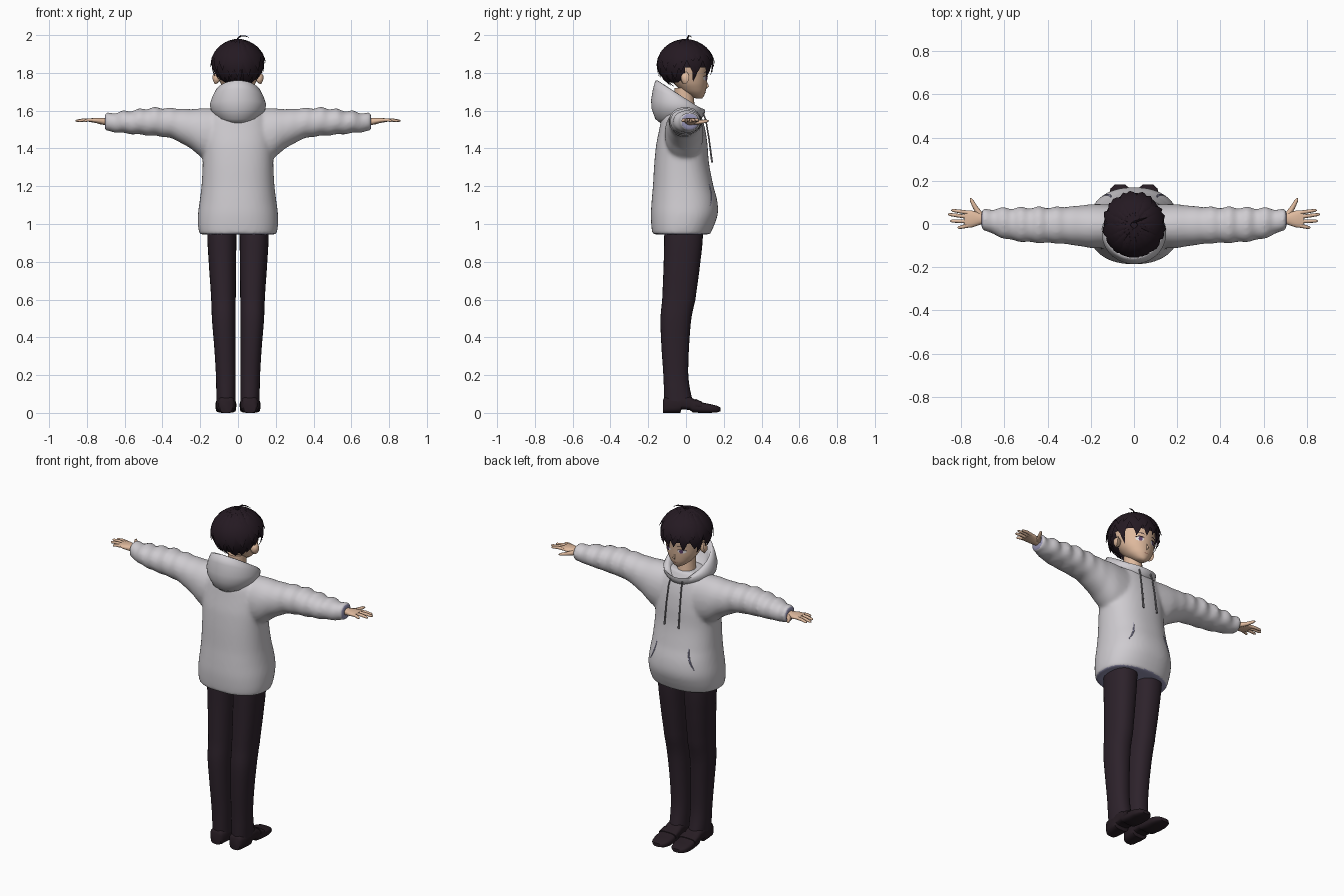
import bpy, bmesh, math, random
from mathutils import Vector

random.seed(4)
cube = bpy.data.objects.get("Cube")
if cube:
    bpy.data.objects.remove(cube, do_unlink=True)


def material(name, *rgb):
    m = bpy.data.materials.new(name)
    m.use_nodes = True
    m.diffuse_color = (*rgb, 1)
    m.node_tree.nodes["Principled BSDF"].inputs["Base Color"].default_value = (*rgb, 1)
    return m


CLOTH = material("pale grey cloth", .62, .60, .63)
LINING = material("lavender lining", .30, .29, .45)
CORD = material("grey cord", .22, .21, .23)
HAIR = material("dark plum hair", .018, .010, .016)
TROUSER = material("dark trouser cloth", .026, .016, .024)
LEATHER = material("dark leather", .020, .012, .017)
SKIN = material("warm skin", .74, .49, .34)
WHITE = material("eye white", .80, .78, .78)
IRIS = material("violet iris", .12, .06, .16)
LIP = material("mouth brown", .30, .11, .08)


def at(rows, t):
    """Smoothly interpolate table rows at position t."""
    i = max(k for k in range(len(rows) - 1) if k == 0 or rows[k][0] <= t)
    a, b = rows[i], rows[i + 1]
    before, after = rows[max(i - 1, 0)], rows[min(i + 2, len(rows) - 1)]
    u = (t - a[0]) / (b[0] - a[0])
    out = [t]
    for p, q, r, s in list(zip(before, a, b, after))[1:]:
        out.append(q + .5 * u * (r - p + u * (2*p - 5*q + 4*r - s + u * (3*(q - r) + s - p))))
    return out


def refine(rows, steps):
    lo, hi = rows[0][0], rows[-1][0]
    return [at(rows, lo + (hi - lo) * k / steps) for k in range(steps + 1)]


def ring(row, axis, n=32, power=2):
    """Rounded section filling the bounds a0..a1, b0..b1 across an axis."""
    t, a0, a1, b0, b1 = row
    pts = []
    for k in range(n):
        c, s = math.cos(math.tau * k / n), math.sin(math.tau * k / n)
        c, s = (math.copysign(abs(v) ** (2 / power), v) for v in (c, s))
        a, b = (a0 + a1 + (a1 - a0) * c) / 2, (b0 + b1 + (b1 - b0) * s) / 2
        pts.append(Vector({"x": (t, a, b), "y": (a, t, b), "z": (a, b, t)}[axis]))
    return pts


def shell(rows, axis, n=32, power=2):
    return [ring(r, axis, n, power) for r in rows]


def tube(points, radii, n=8):
    pts = [Vector(p) for p in points]
    rings = []
    for k, p in enumerate(pts):
        d = (pts[min(k + 1, len(pts) - 1)] - pts[max(k - 1, 0)]).normalized()
        u = d.cross(Vector((0, 0, 1)) if abs(d.z) < .9 else Vector((1, 0, 0))).normalized()
        v = d.cross(u)
        rings.append([p + radii[k] * (u * math.cos(math.tau * j / n) + v * math.sin(math.tau * j / n))
                      for j in range(n)])
    return rings


def build(name, shells, mat, mirror=False, angle=50):
    """Skin each stack of rings, cap the ends and make one object."""
    if mirror:
        shells = shells + [[[Vector((-p.x, p.y, p.z)) for p in r] for r in s] for s in shells]
    bm = bmesh.new()
    for s in shells:
        loops = [[bm.verts.new(p) for p in r] for r in s]
        for lo, hi in zip(loops, loops[1:]):
            for k in range(len(lo)):
                j = (k + 1) % len(lo)
                bm.faces.new((lo[k], lo[j], hi[j], hi[k]))
        bm.faces.new(loops[0][::-1])
        bm.faces.new(loops[-1])
    bmesh.ops.recalc_face_normals(bm, faces=bm.faces)
    return finish(name, bm, mat, angle)


def finish(name, bm, mat, angle=50):
    me = bpy.data.meshes.new(name)
    bm.to_mesh(me)
    bm.free()
    me.materials.append(mat)
    ob = bpy.data.objects.new(name, me)
    bpy.context.collection.objects.link(ob)
    smooth(ob, angle)
    return ob


def smooth(ob, angle):
    bpy.ops.object.select_all(action="DESELECT")
    ob.select_set(True)
    bpy.context.view_layer.objects.active = ob
    bpy.ops.object.shade_smooth_by_angle(angle=math.radians(angle))


# Hoodie: torso and wrinkled sleeves fused into one soft surface
TORSO = [(z, -w, w, y0, y1) for z, w, y0, y1 in (
    (.945, .204, -.178, .128), (.98, .211, -.183, .145), (1.05, .212, -.186, .168),
    (1.12, .203, -.182, .166), (1.2, .193, -.175, .145), (1.32, .187, -.168, .122),
    (1.42, .187, -.158, .114), (1.5, .18, -.142, .102), (1.57, .155, -.127, .082), (1.625, .1, -.1, .055))]
SLEEVE = [(.08, -.11, .09, 1.31, 1.61), (.19, -.112, .092, 1.35, 1.612), (.25, -.102, .085, 1.40, 1.608),
          (.35, -.09, .078, 1.452, 1.613), (.45, -.087, .077, 1.467, 1.615), (.55, -.078, .075, 1.475, 1.603),
          (.63, -.058, .073, 1.483, 1.593), (.705, -.024, .064, 1.492, 1.584)]
arm = []
for x, y0, y1, z0, z1 in refine(SLEEVE, 60):
    w = .006 * math.sin(75 * x) * min(1, max(0, (x - .25) * 6))
    arm.append((x, y0 - w / 2, y1 + w, z0 + w / 2, z1 + w))
hoodie = build("hoodie", [shell(refine(TORSO, 30), "z", 48, 2.3)], CLOTH)
sleeves = build("sleeves", [shell(arm, "x", 32, 2.1)], CLOTH, mirror=True)
hoodie.select_set(True)
bpy.context.view_layer.objects.active = hoodie
bpy.ops.object.join()
fuse = hoodie.modifiers.new("fuse", "REMESH")
fuse.mode, fuse.voxel_size = "VOXEL", .01
soften = hoodie.modifiers.new("soften", "SMOOTH")
soften.factor, soften.iterations = .5, 7
for m in ("fuse", "soften"):
    bpy.ops.object.modifier_apply(modifier=m)
hoodie.data.materials.clear()
hoodie.data.materials.append(CLOTH)
hoodie.data.materials.append(LINING)
for f in hoodie.data.polygons:
    under = f.center.z < .96 and f.normal.z < -.8
    f.material_index = int(under or (abs(f.center.x) > .69 and abs(f.normal.x) > .8))
smooth(hoodie, 60)


# Hood: tilted collar with a draped pouch behind and a notch in front
def collar(rx, y0, y1, z, tilt, notch=0):
    pts = ring((0, -rx, rx, y0, y1), "z", 48)
    for k, p in enumerate(pts):
        s = math.sin(math.tau * k / 48)
        p.z = z - tilt * s - notch * max(0, s) ** 6
    return pts


build("hood", [[collar(.08, -.13, .06, 1.54, -.01), collar(.115, -.162, .088, 1.56, -.005),
                collar(.143, -.182, .1, 1.60, .01), collar(.149, -.185, .1, 1.635, .02, .01),
                collar(.138, -.175, .096, 1.665, .05, .025), collar(.125, -.162, .088, 1.685, .075, .04),
                collar(.113, -.15, .08, 1.685, .075, .04), collar(.1, -.13, .066, 1.65, .05, .03),
                collar(.075, -.09, .05, 1.6, .01)]], CLOTH, angle=80)


def torso_y(x, z):
    _, x0, x1, y0, y1 = at(TORSO, z)
    return (y0 + y1) / 2 + (y1 - y0) / 2 * (1 - abs(x / x1) ** 2.3) ** (1 / 2.3)


# Drawstrings and pocket openings
cords = [[(.038, .085, 1.6), (.042, .105, 1.55), (.045, .122, 1.45), (.047, .138, 1.325)]]
build("drawstrings", [tube(c, (.004, .004, .004, .005)) for c in cords], CORD, mirror=True)
slit = [(.105 + .04 * u * u, 1.215 - .12 * u) for u in (0, .25, .5, .75, 1)]
build("pocket_openings", [tube([(x, torso_y(x, z) - .002, z) for x, z in slit],
                               (.002, .004, .005, .004, .002))], LINING, mirror=True)

# Trousers
LEG = [(.06, .012, .113, -.115, .035), (.12, .012, .115, -.117, .022), (.2, .012, .117, -.12, .012),
       (.35, .013, .126, -.13, .016), (.5, .013, .138, -.135, .028), (.6, .012, .142, -.126, .05),
       (.8, .01, .155, -.118, .076), (.95, .008, .163, -.115, .09), (1.02, .005, .16, -.11, .085)]
build("trouser_legs", [shell(refine(LEG, 32), "z", 28, 2.3)], TROUSER, mirror=True)

# Shoes with raised arch, plus instep straps
SHOE = [(-.122, .03, .095, 0, .07), (-.11, .02, .105, 0, .085), (-.06, .014, .113, 0, .09),
        (-.03, .013, .114, 0, .09), (-.024, .013, .114, .018, .09), (.02, .014, .114, .016, .086),
        (.035, .013, .115, .002, .077), (.08, .01, .118, 0, .056), (.13, .01, .118, 0, .046),
        (.165, .02, .108, .003, .038), (.182, .04, .09, .008, .028)]
build("shoes", [shell(SHOE, "y", 28, 3.2)], LEATHER, mirror=True)
strap = [(y, x0 - .002, x1 + .002, .02, z1 + .004) for y, x0, x1, z0, z1 in (at(SHOE, .05), at(SHOE, .085))]
build("shoe_straps", [shell(strap, "y", 28, 3.2)], LEATHER, mirror=True)

# Hands: wrist and palm, four fingers, thumb
PALM = [(.66, .0, .045, 1.523, 1.56), (.70, .0, .047, 1.523, 1.561), (.725, -.008, .055, 1.528, 1.562),
        (.755, -.017, .063, 1.535, 1.562), (.785, -.016, .062, 1.54, 1.559)]
hand = [shell(refine(PALM, 10), "x", 20, 2.3)]
for base, tip_x, tip_y in ((.053, .845, .064), (.033, .86, .045), (.012, .85, .014), (-.008, .815, -.018)):
    root, tip = Vector((.77, base, 1.55)), Vector((tip_x, tip_y, 1.546))
    hand.append(tube([root, root.lerp(tip, .5) + Vector((0, 0, .003)), root.lerp(tip, .9), tip],
                     (.0095, .0085, .007, .003)))
hand.append(tube([(.71, .04, 1.54), (.735, .078, 1.54), (.752, .11, 1.545), (.757, .12, 1.546)],
                 (.015, .011, .008, .003)))
build("hands", hand, SKIN, mirror=True)

# Head, neck, nose and ears
FACE = [(z, -w, w, y0, y1) for z, w, y0, y1 in (
    (1.664, .012, .055, .085), (1.675, .035, .025, .094), (1.70, .064, -.02, .104), (1.74, .09, -.06, .11),
    (1.79, .106, -.1, .115), (1.84, .112, -.12, .12), (1.90, .104, -.11, .105), (1.95, .05, -.06, .05))]
NECK = [(1.56, -.06, .06, -.06, .06), (1.62, -.05, .05, -.06, .045), (1.72, -.05, .05, -.06, .04)]
nose = tube([(0, .104, 1.76), (0, .115, 1.728), (0, .106, 1.717)], (.003, .007, .003))
build("head", [shell(refine(FACE, 28), "z", 40), shell(NECK, "z", 24), nose], SKIN, angle=70)
ear = [tube([(.1, 0, 1.77), (.115, -.005, 1.772), (.127, -.018, 1.776)], (.014, .025, .012), 14)]
for p in (q for r in ear[0] for q in r):
    p.z = 1.77 + (p.z - 1.77) * 1.35
build("ears", ear, SKIN, mirror=True, angle=70)


# Painted face details as thin plates following the face
def plate(name, cx, cz, rx, rz, mat, lift, sides=(1, -1), bend=0):
    bm = bmesh.new()
    for side in sides:
        rim = [(0, 0)] + [(math.cos(math.tau * k / 16), math.sin(math.tau * k / 16)) for k in range(16)]
        vs = []
        for u, v in rim:
            x, z = cx + rx * u, cz + rz * v - bend * u * u
            _, _, w, y0, y1 = at(FACE, z)
            y = (y0 + y1) / 2 + (y1 - y0) / 2 * math.sqrt(1 - (x / w) ** 2)
            vs.append(bm.verts.new((side * x, y + lift, z)))
        for k in range(16):
            f = bm.faces.new((vs[0], vs[1 + k], vs[1 + (k + 1) % 16]))
            f.normal_update()
            if f.normal.y < 0:
                f.normal_flip()
    finish(name, bm, mat)


plate("eye_whites", .045, 1.772, .022, .012, WHITE, .002)
plate("irises", .043, 1.772, .010, .0125, IRIS, .004)
plate("upper_lashes", .046, 1.785, .025, .003, HAIR, .005, bend=.006)
plate("eyebrows", .046, 1.806, .024, .0025, HAIR, .003, bend=.004)
plate("mouth", 0, 1.697, .016, .0018, LIP, .002, sides=(1,))

# Hair: scalp cap open at the face
CENTRE, SIZE = Vector((0, -.004, 1.848)), Vector((.129, .137, .122))
bm = bmesh.new()
bmesh.ops.create_uvsphere(bm, u_segments=32, v_segments=20, radius=1)
for v in bm.verts:
    v.co = CENTRE + v.co * SIZE
gone = [f for f in bm.faces for c in [f.calc_center_median()] if c.z < 1.745 or (c.z < 1.83 and c.y > -.01)]
bmesh.ops.delete(bm, geom=gone, context="FACES")
finish("hair_cap", bm, HAIR)


def lock(azimuth, reach, width, flare, drift):
    """Pointed strand sweeping from the crown down the skull."""
    rings = []
    for k in range(9):
        t = k / 8
        a, polar = azimuth + drift * t * t, math.radians(6 + (reach - 6) * t)
        out = Vector((math.sin(polar) * math.cos(a), math.sin(polar) * math.sin(a), math.cos(polar)))
        side = Vector((-math.sin(a), math.cos(a), 0))
        mid = CENTRE + out * SIZE * (1.01 + flare * t * t)
        w = width * max(.03, (.25 + 1.5 * t) * (1 - t ** 3) if t < .5 else 1 - (2 * t - 1) ** 2.2)
        thick = .01 * max(.1, 1 - t)
        rings.append([mid + side * w * math.cos(b) + out * thick * math.sin(b)
                      for b in (math.tau * j / 6 for j in range(6))])
    return rings


strands = []
for count, scale, flare in ((24, 1, .09), (19, .79, .14)):
    for k in range(count):
        a = math.tau * (k + random.uniform(-.25, .25)) / count
        reach = (114 + 34 * max(0, -math.sin(a))) * scale + random.uniform(-7, 7)
        strands.append(lock(a, reach, random.uniform(.026, .036), flare, random.uniform(-.2, .2)))
for a in (.38, math.pi - .38):
    strands.append(lock(a, 134, .022, .1, 0))
build("hair_locks", strands, HAIR, angle=40)
build("hair_curl", [tube([(0, .005, 1.96), (-.002, .008, 1.982), (.015, .014, 1.996), (.038, .022, 1.996),
                          (.06, .03, 1.987)], (.006, .005, .004, .003, .001), 6)], HAIR)
